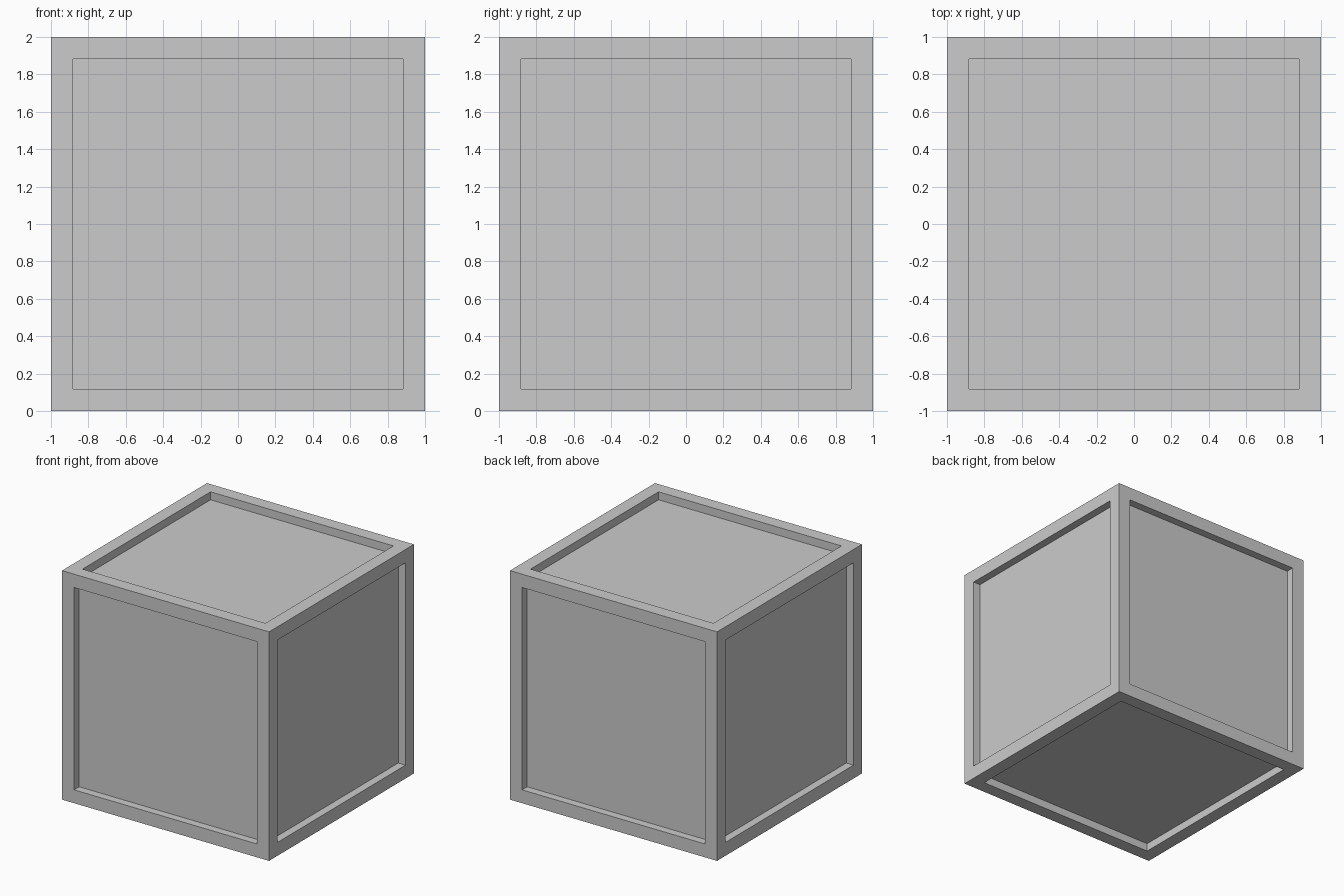
import bpy, bmesh

if "Cube" in bpy.data.objects:
    bpy.data.objects.remove(bpy.data.objects["Cube"])

FRAME = 0.165   # width of the border round each panel
DEPTH = 0.07    # depth of each recessed panel

# Crate: a cube with a straight-walled recessed square panel on all six sides
bm = bmesh.new()
bmesh.ops.create_cube(bm, size=2.0)
panels = list(bm.faces)
bmesh.ops.inset_individual(bm, faces=panels, thickness=FRAME)

# Push each panel inwards with upright walls
panels = bmesh.ops.extrude_discrete_faces(bm, faces=panels)["faces"]
bm.normal_update()
for face in panels:
    bmesh.ops.translate(bm, verts=face.verts, vec=-face.normal * DEPTH)

# Stand the crate on the ground
bmesh.ops.translate(bm, verts=bm.verts, vec=(0, 0, 1))
bmesh.ops.recalc_face_normals(bm, faces=bm.faces)

mesh = bpy.data.meshes.new("crate")
bm.to_mesh(mesh)
bm.free()
bpy.context.collection.objects.link(bpy.data.objects.new("crate", mesh))
